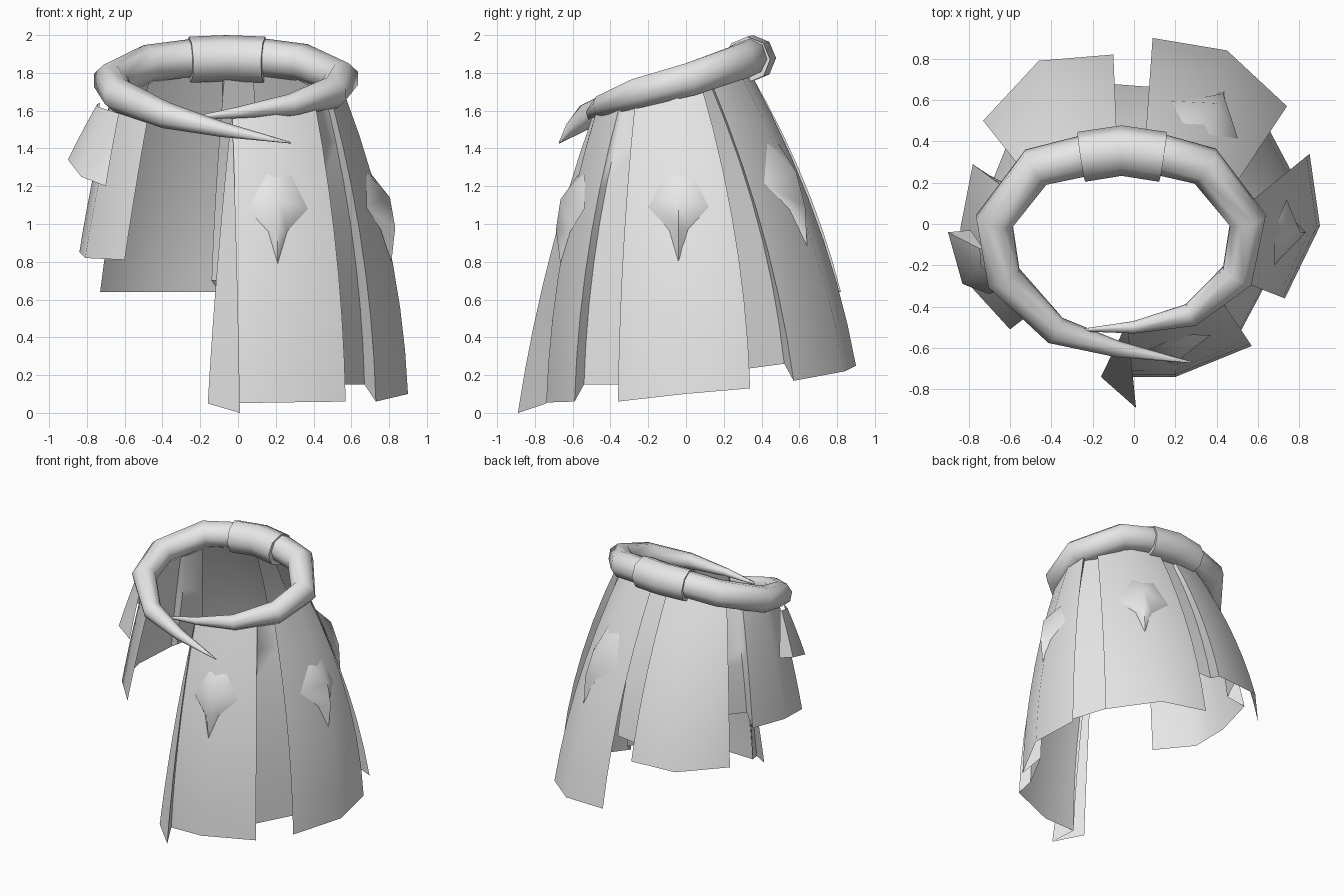
import bpy, math
from mathutils import Vector
from mathutils.bvhtree import BVHTree

cube = bpy.data.objects.get("Cube")
if cube:
    bpy.data.objects.remove(cube, do_unlink=True)

grey = bpy.data.materials.new("plain_grey")
grey.use_nodes = True
grey.diffuse_color = (0.8, 0.8, 0.8, 1)
grey.node_tree.nodes["Principled BSDF"].inputs["Base Color"].default_value = (0.8, 0.8, 0.8, 1)


def smooth(ob, angle):
    bpy.ops.object.select_all(action="DESELECT")
    ob.select_set(True)
    bpy.context.view_layer.objects.active = ob
    bpy.ops.object.shade_smooth_by_angle(angle=math.radians(angle))


def finish(name, me, angle):
    """Link a mesh as a smooth-shaded grey object."""
    me.materials.clear()
    me.materials.append(grey)
    ob = bpy.data.objects.new(name, me)
    bpy.context.collection.objects.link(ob)
    smooth(ob, angle)
    return ob


def add_mesh(name, verts, faces, angle=70):
    """Create a sheet whose faces point away from the middle."""
    def facing(f):
        a, b, c = (Vector(verts[i]) for i in f[:3])
        n = (b - a).cross(c - a)
        return n.x * a.x + n.y * a.y
    if sum(facing(f) for f in faces) < 0:
        faces = [f[::-1] for f in faces]
    me = bpy.data.meshes.new(name)
    me.from_pydata(verts, [], faces)
    return finish(name, me, angle)


def panel(name, top, bottom, bow=(0.8, 0.8), rows=7):
    """Cloth sheet lofted from a top edge to a bottom edge, bowing outward."""
    n, verts, faces = len(top), [], []
    for r in range(rows + 1):
        t = r / rows
        for c, (a, b) in enumerate(zip(top, bottom)):
            k = bow[0] + (bow[1] - bow[0]) * c / (n - 1)
            f = t + k * t * (1 - t)
            verts.append((a[0] + (b[0] - a[0]) * f, a[1] + (b[1] - a[1]) * f,
                          a[2] + (b[2] - a[2]) * t))
    for r in range(rows):
        for c in range(n - 1):
            i = r * n + c
            faces.append((i, i + 1, i + n + 1, i + n))
    return add_mesh(name, verts, faces)


def tube(name, pts, caps=False, angle=60):
    """Tapered round tube through (x, y, z, radius) points."""
    cu = bpy.data.curves.new(name, "CURVE")
    cu.dimensions = "3D"
    cu.bevel_depth = 1.0
    cu.bevel_resolution = 2
    cu.use_fill_caps = caps
    sp = cu.splines.new("POLY")
    sp.points.add(len(pts) - 1)
    for p, (x, y, z, r) in zip(sp.points, pts):
        p.co = (x, y, z, 1)
        p.radius = r
    tmp = bpy.data.objects.new(name + "_path", cu)
    bpy.context.collection.objects.link(tmp)
    bpy.context.view_layer.update()
    dg = bpy.context.evaluated_depsgraph_get()
    me = bpy.data.meshes.new_from_object(tmp.evaluated_get(dg))
    bpy.data.objects.remove(tmp, do_unlink=True)
    finish(name, me, angle)


def boss(name, cloth, centre, degrees, size=1.0):
    """Raised pointed ornament laid on a cloth panel."""
    me = cloth.data
    tree = BVHTree.FromPolygons([v.co for v in me.vertices],
                                [tuple(p.vertices) for p in me.polygons])
    a = math.radians(degrees)
    n, u = Vector((math.cos(a), math.sin(a), 0)), Vector((-math.sin(a), math.cos(a), 0))
    outline = [(-0.06, 0.16), (0.07, 0.16), (0.16, -0.02), (0.05, -0.14),
               (0, -0.31), (-0.05, -0.14), (-0.16, -0.02)]
    ridge = [(0, 0.03), (0, -0.13)]
    verts = []
    for (s, z), h in zip(outline + ridge, [0.004] * 7 + [0.07, 0.06]):
        p = Vector(centre) + u * s * size + Vector((0, 0, z * size))
        hit = tree.ray_cast(p + n, -n)[0] or p
        verts.append(tuple(hit + n * h))
    faces = [(0, 1, 7), (1, 2, 7), (2, 3, 8, 7), (3, 4, 8), (4, 5, 8), (5, 6, 7, 8), (6, 0, 7)]
    add_mesh(name, verts, faces)


# Waist ring: a tapered roll whose two pointed ends cross at the front
tube("waist_ring", [
    (0.28, -0.67, 1.43, 0.004), (-0.08, -0.605, 1.50, 0.04), (-0.38, -0.515, 1.575, 0.07),
    (-0.63, -0.26, 1.68, 0.09), (-0.675, 0.015, 1.755, 0.097), (-0.475, 0.275, 1.85, 0.10),
    (-0.24, 0.33, 1.88, 0.10), (-0.05, 0.35, 1.89, 0.10), (0.15, 0.33, 1.88, 0.10),
    (0.345, 0.28, 1.855, 0.10), (0.55, 0.02, 1.765, 0.095), (0.50, -0.25, 1.695, 0.085),
    (0.275, -0.44, 1.63, 0.058), (0, -0.50, 1.59, 0.03), (-0.28, -0.515, 1.555, 0.004)])
tube("ring_sleeve", [(-0.255, 0.325, 1.87, 0.122), (-0.06, 0.355, 1.878, 0.122),
                     (0.14, 0.325, 1.87, 0.122)], caps=True, angle=50)

# Broad cloth panels
front = panel("front_panel",
              [(-0.03, -0.48, 1.58), (0.2, -0.47, 1.61), (0.41, -0.35, 1.63)],
              [(-0.06, -0.74, 0.05), (0.2, -0.74, 0.055), (0.57, -0.59, 0.06)])
left = panel("left_panel",
             [(0.50, -0.27, 1.64), (0.56, -0.05, 1.70), (0.53, 0.08, 1.74)],
             [(0.73, -0.36, 0.06), (0.90, -0.01, 0.10), (0.85, 0.34, 0.13)])
back_left = panel("back_left_panel",
                  [(0.45, 0.13, 1.76), (0.28, 0.29, 1.79), (0.05, 0.34, 1.80)],
                  [(0.74, 0.57, 0.17), (0.45, 0.84, 0.22), (0.09, 0.90, 0.25)], (0.5, 0.5))
panel("back_right_panel",
      [(-0.08, 0.34, 1.80), (-0.28, 0.33, 1.80), (-0.50, 0.21, 1.80)],
      [(-0.10, 0.82, 0.64), (-0.46, 0.79, 0.64), (-0.73, 0.50, 0.64)], (0.4, 0.4))
panel("right_panel",
      [(-0.58, 0.14, 1.78), (-0.66, -0.03, 1.72), (-0.64, -0.22, 1.67), (-0.47, -0.41, 1.60)],
      [(-0.78, 0.29, 0.88), (-0.84, -0.02, 0.85), (-0.81, -0.28, 0.82), (-0.60, -0.51, 0.81)],
      (0.3, 0.1))

# Folded front edge
panel("front_edge_pleat",
      [(-0.035, -0.48, 1.57), (-0.03, -0.495, 1.57), (-0.03, -0.48, 1.58)],
      [(-0.16, -0.74, 0.05), (0.01, -0.89, 0.0), (-0.06, -0.74, 0.05)], (0.3, 0.5))

# Recessed pleats tucked between neighbouring panels
panel("front_left_pleat",
      [(0.41, -0.35, 1.63), (0.40, -0.32, 1.64), (0.47, -0.24, 1.65), (0.50, -0.27, 1.64)],
      [(0.57, -0.59, 0.06), (0.505, -0.54, 0.15), (0.67, -0.23, 0.15), (0.73, -0.36, 0.06)])
panel("back_left_pleat",
      [(0.53, 0.08, 1.74), (0.50, 0.06, 1.75), (0.42, 0.12, 1.76), (0.45, 0.13, 1.76)],
      [(0.85, 0.34, 0.13), (0.78, 0.22, 0.22), (0.62, 0.52, 0.26), (0.74, 0.57, 0.17)],
      (0.8, 0.5))
panel("back_pleat",
      [(0.08, 0.32, 1.80), (-0.01, 0.32, 1.80), (-0.07, 0.32, 1.80), (-0.08, 0.34, 1.80)],
      [(0.13, 0.66, 0.72), (-0.01, 0.67, 0.71), (-0.14, 0.68, 0.70), (-0.10, 0.82, 0.64)],
      (0.5, 0.4))
panel("back_right_pleat",
      [(-0.46, 0.22, 1.80), (-0.53, 0.165, 1.80), (-0.58, 0.14, 1.78)],
      [(-0.60, 0.42, 0.98), (-0.68, 0.22, 0.95), (-0.78, 0.29, 0.88)], (0.4, 0.3))

# Small curled hip flap on the right side
panel("hip_flap",
      [(-0.73, -0.12, 1.64), (-0.745, -0.12, 1.635), (-0.74, -0.20, 1.62), (-0.63, -0.31, 1.585)],
      [(-0.79, -0.03, 1.31), (-0.90, -0.04, 1.34), (-0.83, -0.29, 1.25), (-0.70, -0.34, 1.20)],
      (0.1, 0.1), 3)

# Pointed ornaments
boss("front_ornament", front, (0.21, -0.6, 1.1), -90)
boss("left_ornament", left, (0.75, -0.04, 1.11), 0)
boss("back_ornament", back_left, (0.36, 0.53, 1.24), 55, 1.15)
